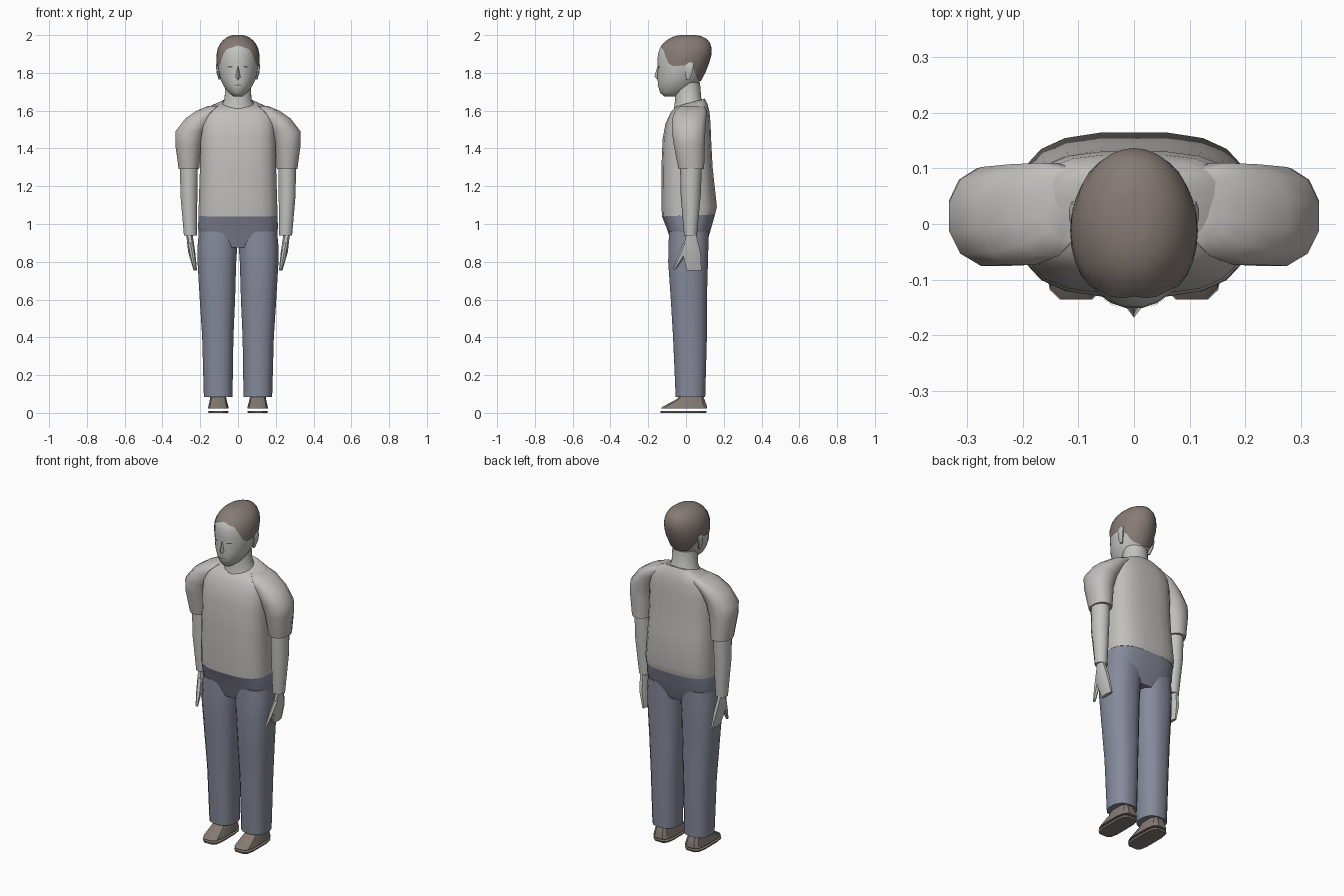
import bpy, math


def material(name, rgb):
    m = bpy.data.materials.new(name)
    m.diffuse_color = (*rgb, 1)
    return m


SKIN = material("skin", (0.55, 0.55, 0.54))
SHIRT = material("shirt", (0.53, 0.52, 0.50))
DENIM = material("denim", (0.24, 0.255, 0.325))
HAIR = material("hair", (0.24, 0.20, 0.18))
SHOE = material("shoe", (0.23, 0.195, 0.17))
DARK = material("eye dark", (0.12, 0.11, 0.10))


def make(name, verts, faces, mat, mirror=False, angle=45):
    me = bpy.data.meshes.new(name)
    me.from_pydata(verts, [], faces)
    me.materials.append(mat)
    ob = bpy.data.objects.new(name, me)
    bpy.context.collection.objects.link(ob)
    bpy.ops.object.select_all(action='DESELECT')
    ob.select_set(True)
    bpy.context.view_layer.objects.active = ob
    bpy.ops.object.shade_smooth_by_angle(angle=math.radians(angle))
    if mirror:
        mod = ob.modifiers.new("mirror", 'MIRROR')
        mod.use_mirror_merge = False
    return ob


def ring_point(a, cx, rx, yf, yb, p):
    c, s = math.cos(a), math.sin(a)
    x = cx + rx * math.copysign(abs(c) ** (2 / p), c)
    y = (yf + yb) / 2 + (yb - yf) / 2 * math.copysign(abs(s) ** (2 / p), s)
    return x, y


def skin_rings(n, rows, bottom=True):
    faces = [(r * n + i, r * n + (i + 1) % n, (r + 1) * n + (i + 1) % n, (r + 1) * n + i)
             for r in range(rows - 1) for i in range(n)]
    if bottom:
        faces.append(tuple(reversed(range(n))))
    faces.append(tuple(range((rows - 1) * n, rows * n)))
    return faces


def loft(name, rings, mat, n=16, p=2, mirror=False, angle=45):
    """Rings from low to high: z, centre x, half width, front y, back y, optional front-to-back tilt."""
    verts = []
    for z, cx, rx, yf, yb, *tilt in rings:
        for i in range(n):
            a = 2 * math.pi * (i + 0.5) / n
            x, y = ring_point(a, cx, rx, yf, yb, p)
            verts.append((x, y, z + (tilt[0] * math.sin(a) if tilt else 0)))
    return make(name, verts, skin_rings(n, len(rings)), mat, mirror, angle)


# Shirt body and short sleeves
loft("shirt_body", [
    (1.045, 0, .210, -.128, .155, .006),
    (1.09, 0, .210, -.131, .165),
    (1.30, 0, .203, -.131, .142),
    (1.45, 0, .200, -.125, .134),
    (1.53, 0, .198, -.110, .131),
    (1.585, 0, .188, -.090, .125, .01),
    (1.615, 0, .160, -.078, .115, .02),
    (1.640, 0, .095, -.060, .100, .024)], SHIRT, 20, 3)
loft("sleeves", [
    (1.29, .260, .056, -.042, .098),
    (1.42, .262, .072, -.068, .102),
    (1.49, .250, .084, -.078, .105),
    (1.56, .200, .080, -.076, .110),
    (1.60, .155, .065, -.060, .112),
    (1.625, .120, .040, -.030, .100)], SHIRT, 12, 2.2, True)

# Bare forearms, hands and thumbs
loft("forearms", [
    (.94, .252, .036, -.010, .058),
    (1.15, .260, .047, -.028, .078),
    (1.33, .260, .050, -.032, .085)], SKIN, 10, mirror=True)
loft("hands", [
    (.755, .226, .010, .000, .085),
    (.85, .245, .020, -.022, .080),
    (.95, .258, .018, .000, .054)], SKIN, 8, 2.4, True)
loft("thumbs", [
    (.76, .228, .007, -.070, -.055),
    (.83, .240, .013, -.045, -.005),
    (.90, .252, .014, -.015, .025)], SKIN, 6, mirror=True)

# Trousers
loft("trouser_seat", [
    (.875, 0, .150, -.070, .100),
    (.93, 0, .205, -.088, .120),
    (.98, 0, .214, -.104, .135),
    (1.045, 0, .210, -.128, .155, .006)], DENIM, 20, 2.8)
loft("trouser_legs", [
    (.085, .105, .077, -.056, .103),
    (.40, .107, .084, -.070, .112),
    (.60, .109, .095, -.082, .112),
    (.80, .112, .104, -.096, .118),
    (.88, .109, .107, -.094, .120),
    (.96, .105, .104, -.092, .122)], DENIM, 16, 2.4, True)

# Shoes: sloping uppers above thin separate soles
loft("shoe_soles", [
    (0, .104, .052, -.136, .108),
    (.01, .104, .056, -.138, .112)], SHOE, 12, 4, True, 30)
loft("shoe_uppers", [
    (.022, .104, .056, -.138, .114),
    (.034, .104, .054, -.124, .114),
    (.070, .105, .045, -.055, .100),
    (.105, .106, .040, -.020, .085)], SHOE, 12, 3.5, True, 30)

# Neck
loft("neck", [
    (1.58, 0, .105, -.075, .095, .02),
    (1.625, 0, .092, -.066, .092, .02),
    (1.66, 0, .072, -.060, .082, .01),
    (1.75, 0, .070, -.060, .075)], SKIN, 16)

# Head
HEAD = [
    (1.675, .025, -.115, -.050),
    (1.695, .050, -.138, .010),
    (1.73, .076, -.148, .055),
    (1.77, .095, -.152, .083),
    (1.82, .105, -.150, .105),
    (1.86, .109, -.152, .121),
    (1.90, .107, -.150, .131),
    (1.93, .100, -.140, .130),
    (1.955, .086, -.118, .121),
    (1.975, .066, -.092, .104),
    (1.988, .045, -.062, .080),
    (1.994, .020, -.030, .045)]
loft("head", [(z, 0, w, f, b) for z, w, f, b in HEAD], SKIN, 24, 2, angle=60)


def lerp_table(table, key):
    if key <= table[0][0]:
        return table[0][1:]
    for lo, hi in zip(table, table[1:]):
        if key <= hi[0]:
            t = (key - lo[0]) / (hi[0] - lo[0])
            return [u + (v - u) * t for u, v in zip(lo[1:], hi[1:])]
    return table[-1][1:]


# Hair cap follows the head, with a hairline that drops from brow to nape
HAIRLINE = [(-90, 1.945), (-55, 1.925), (-42, 1.885), (-30, 1.835), (10, 1.84),
            (32, 1.81), (50, 1.765), (90, 1.75)]
n, rows, gap = 32, 9, .006
verts = []
for r in range(rows):
    t = math.sin(math.pi / 2 * r / (rows - 1))
    for i in range(n):
        a = 2 * math.pi * i / n
        start = lerp_table(HAIRLINE, math.degrees(math.asin(math.sin(a))))[0]
        z = start + (1.994 - start) * t
        w, f, b = lerp_table(HEAD, z)
        x, y = ring_point(a, 0, w + gap, f - gap / 2, b + gap, 2)
        verts.append((x, y, z + gap * t))
make("hair", verts, skin_rings(n, rows, False), HAIR, angle=60)

# Nose
make("nose", [(0, -.149, 1.84), (-.019, -.143, 1.775), (.019, -.143, 1.775),
              (0, -.168, 1.782), (0, -.146, 1.757)],
     [(0, 1, 3), (0, 3, 2), (1, 4, 3), (4, 2, 3)], SKIN)


# Eyes and mouth: slim plates hugging the face
def face_plate(name, x0, x1, z, h, mat, mirror):
    pts = []
    for k in range(5):
        x = x0 + (x1 - x0) * k / 4
        bow = h * math.sin(math.pi * k / 4) / 2
        for zz in (z - bow - .001, z + bow + .001):
            w, f, b = lerp_table(HEAD, zz)
            y = (f + b) / 2 - (b - f) / 2 * math.sqrt(1 - (x / w) ** 2)
            pts.append((x, y - .003, zz))
    make(name, pts, [(2 * k, 2 * k + 2, 2 * k + 3, 2 * k + 1) for k in range(4)], mat, mirror)


face_plate("eyes", .027, .056, 1.832, .006, DARK, True)
face_plate("mouth", -.022, .022, 1.735, .003, DARK, False)

# Ears
loft("ears", [
    (1.765, .097, .006, .000, .020),
    (1.80, .106, .008, -.006, .035),
    (1.84, .109, .008, -.006, .042),
    (1.855, .106, .005, .004, .034)], SKIN, 8, mirror=True)
